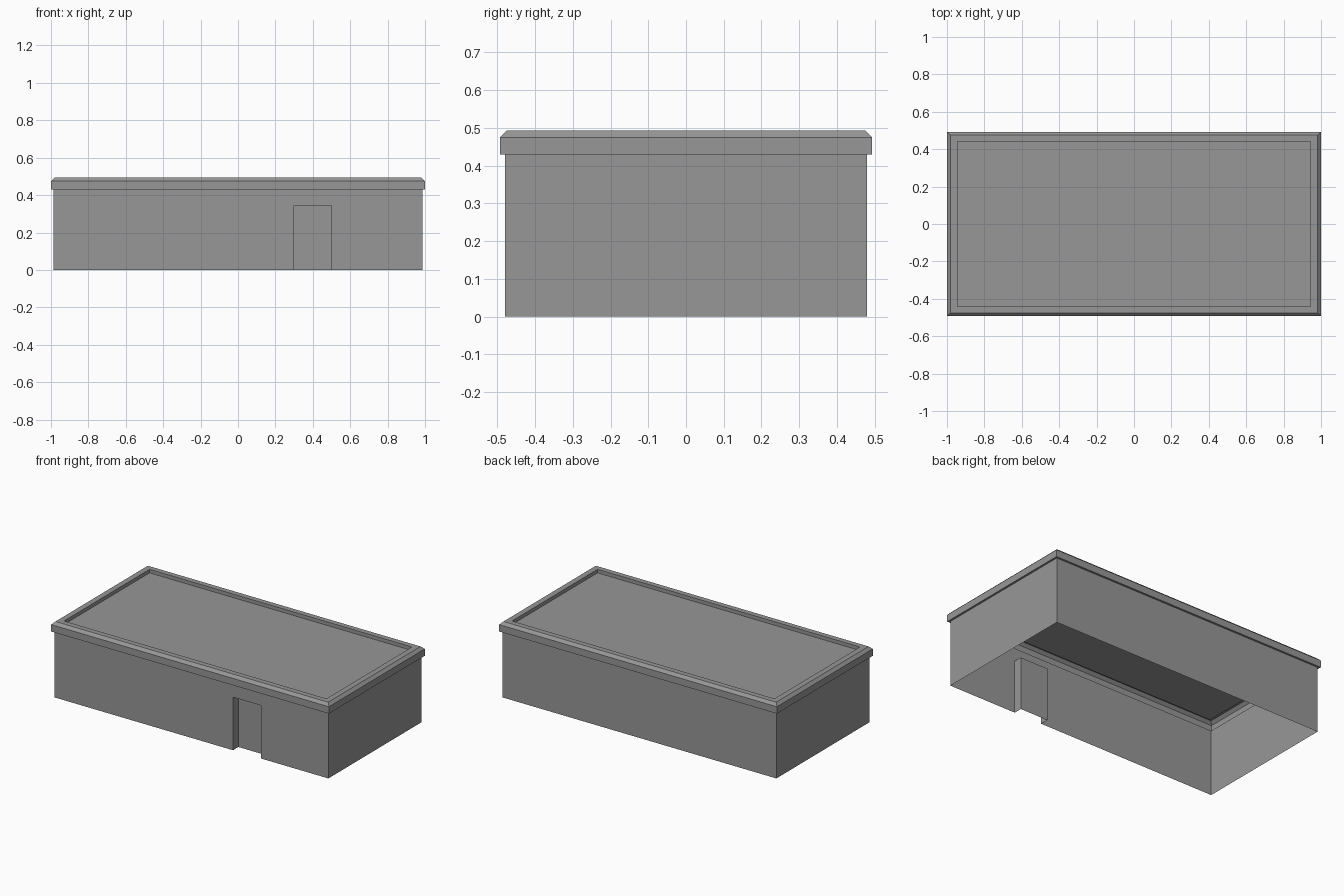
import bpy

cube = bpy.data.objects.get("Cube")
if cube:
    bpy.data.objects.remove(cube, do_unlink=True)

# Single plain grey
GREY = (0.31, 0.31, 0.31, 1.0)
grey = bpy.data.materials.new("plain grey")
grey.use_nodes = True
grey.diffuse_color = GREY
grey.node_tree.nodes["Principled BSDF"].inputs["Base Color"].default_value = GREY


def add_part(name, verts, faces):
    mesh = bpy.data.meshes.new(name)
    mesh.from_pydata(verts, [], faces)
    mesh.materials.append(grey)
    obj = bpy.data.objects.new(name, mesh)
    bpy.context.collection.objects.link(obj)
    return obj


def ring(hx, hy, z):
    """Rectangle, counter-clockwise from the front right-hand corner."""
    return [(-hx, -hy, z), (hx, -hy, z), (hx, hy, z), (-hx, hy, z)]


def band(a, b, side):
    """Quad joining one side of ring a to the same side of ring b."""
    n = (side + 1) % 4
    return (4 * a + side, 4 * a + n, 4 * b + n, 4 * b + side)


WALL_X, WALL_Y, EAVE = 0.987, 0.48, 0.43
DOOR_L, DOOR_R, DOOR_TOP, DOOR_DEPTH = 0.30, 0.50, 0.345, 0.055

# Walls: open shell, the front face runs round the doorway
def doorway(y):
    return [(DOOR_L, y, 0), (DOOR_L, y, DOOR_TOP),
            (DOOR_R, y, DOOR_TOP), (DOOR_R, y, 0)]

shell = ring(WALL_X, WALL_Y, 0) + ring(WALL_X, WALL_Y, EAVE) + doorway(-WALL_Y)
front = (0, 8, 9, 10, 11, 1, 5, 4)
add_part("walls", shell, [band(0, 1, s) for s in (1, 2, 3)] + [front])

# Doorway: jambs, lintel and set-back door
add_part("doorway_reveal", doorway(-WALL_Y) + doorway(-WALL_Y + DOOR_DEPTH),
         [(i, i + 4, i + 5, i + 1) for i in range(3)])
add_part("door", doorway(-WALL_Y + DOOR_DEPTH), [(3, 2, 1, 0)])

# Roof trim: soffit, fascia, chamfer, flat rim, inner lip
PANEL_Z = 0.47
profile = [(WALL_X, WALL_Y, EAVE), (1.0, 0.493, EAVE), (1.0, 0.493, 0.475),
           (0.982, 0.475, 0.493), (0.945, 0.44, 0.493), (0.945, 0.44, PANEL_Z)]
add_part("roof_trim", [v for p in profile for v in ring(*p)],
         [band(i, i + 1, s) for i in range(len(profile) - 1) for s in range(4)])

# Sunken flat roof
add_part("roof_panel", ring(*profile[-1]), [(0, 1, 2, 3)])
